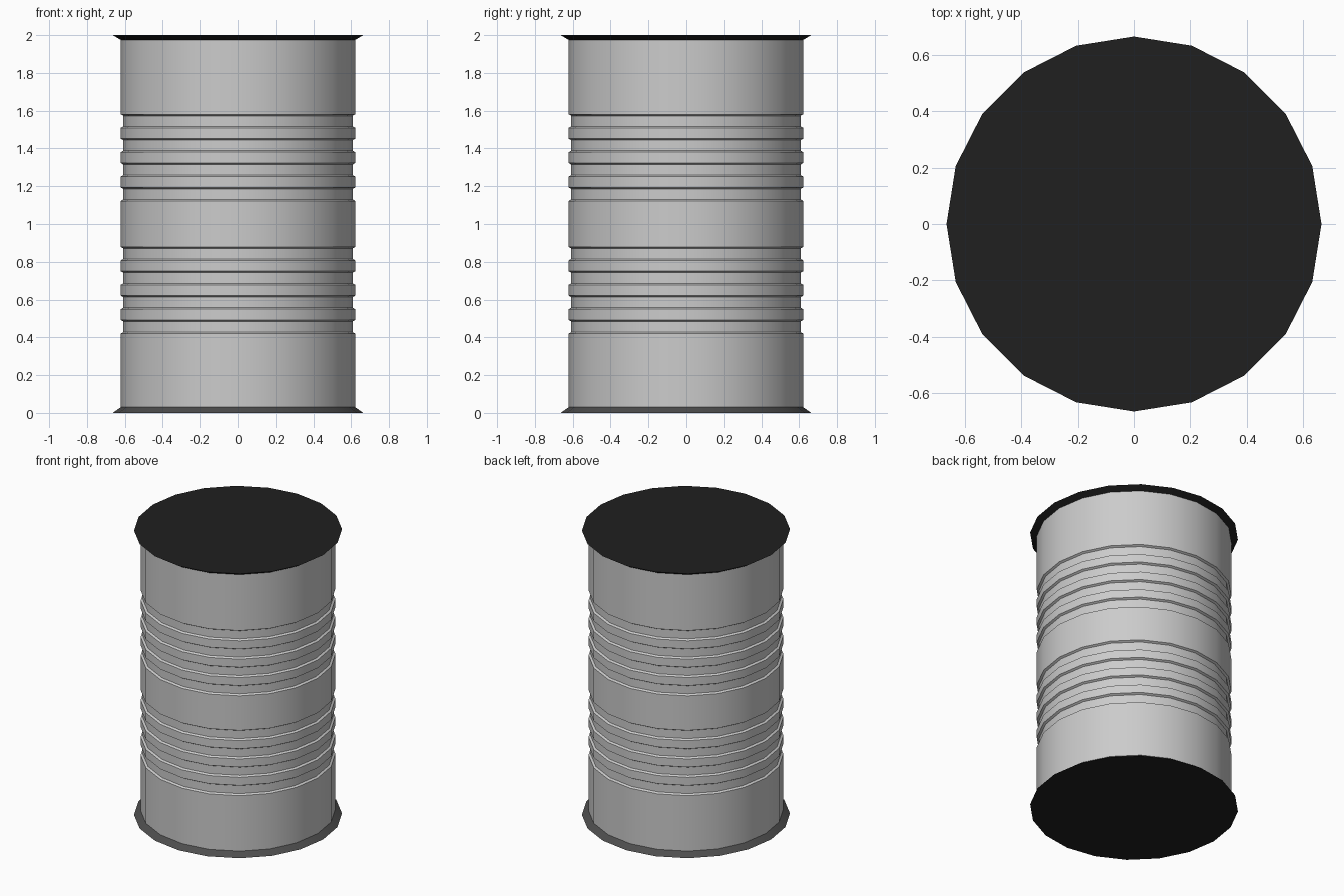
import bpy, bmesh, math

if "Cube" in bpy.data.objects:
    bpy.data.objects.remove(bpy.data.objects["Cube"])

SIDES = 20


def material(name, v):
    m = bpy.data.materials.new(name)
    m.diffuse_color = (v, v, v, 1)
    m.use_nodes = True
    m.node_tree.nodes["Principled BSDF"].inputs["Base Color"].default_value = m.diffuse_color
    return m


def lathe(name, profile, cap_bottom=False, cap_top=False, mats=()):
    """Revolve (radius, z) points; caps use the last material."""
    bm = bmesh.new()
    rings = [[bm.verts.new((r * math.cos(2 * math.pi * i / SIDES),
                            r * math.sin(2 * math.pi * i / SIDES), z))
              for i in range(SIDES)] for r, z in profile]
    for a, b in zip(rings, rings[1:]):
        for i in range(SIDES):
            j = (i + 1) % SIDES
            bm.faces.new((a[i], a[j], b[j], b[i]))
    caps = []
    if cap_bottom:
        caps.append(bm.faces.new(rings[0][::-1]))
    if cap_top:
        caps.append(bm.faces.new(rings[-1]))
    for f in caps:
        f.material_index = max(len(mats) - 1, 0)
    me = bpy.data.meshes.new(name)
    bm.to_mesh(me)
    bm.free()
    for m in mats:
        me.materials.append(m)
    ob = bpy.data.objects.new(name, me)
    bpy.context.collection.objects.link(ob)
    bpy.ops.object.select_all(action='DESELECT')
    ob.select_set(True)
    bpy.context.view_layer.objects.active = ob
    bpy.ops.object.shade_smooth_by_angle(angle=math.radians(25))
    return ob


black = material("black", 0.014)
dark_grey = material("dark_grey", 0.075)

# Barrel wall with two bands of four grooves
R, GROOVE = 0.622, 0.608
wall = [(R, 0.03)]
for start in (0.42, 1.122):
    for k in range(4):
        z = start + 0.129 * k
        wall += [(R, z), (GROOVE, z + 0.008), (GROOVE, z + 0.064), (R, z + 0.072)]
wall.append((R, 1.975))
lathe("barrel_wall", wall)

# Flared base and lid
lathe("base_rim", [(0.664, 0), (R, 0.03)], cap_bottom=True, mats=(dark_grey, black))
lathe("lid", [(R, 1.975), (0.664, 2.0)], cap_top=True, mats=(black,))
